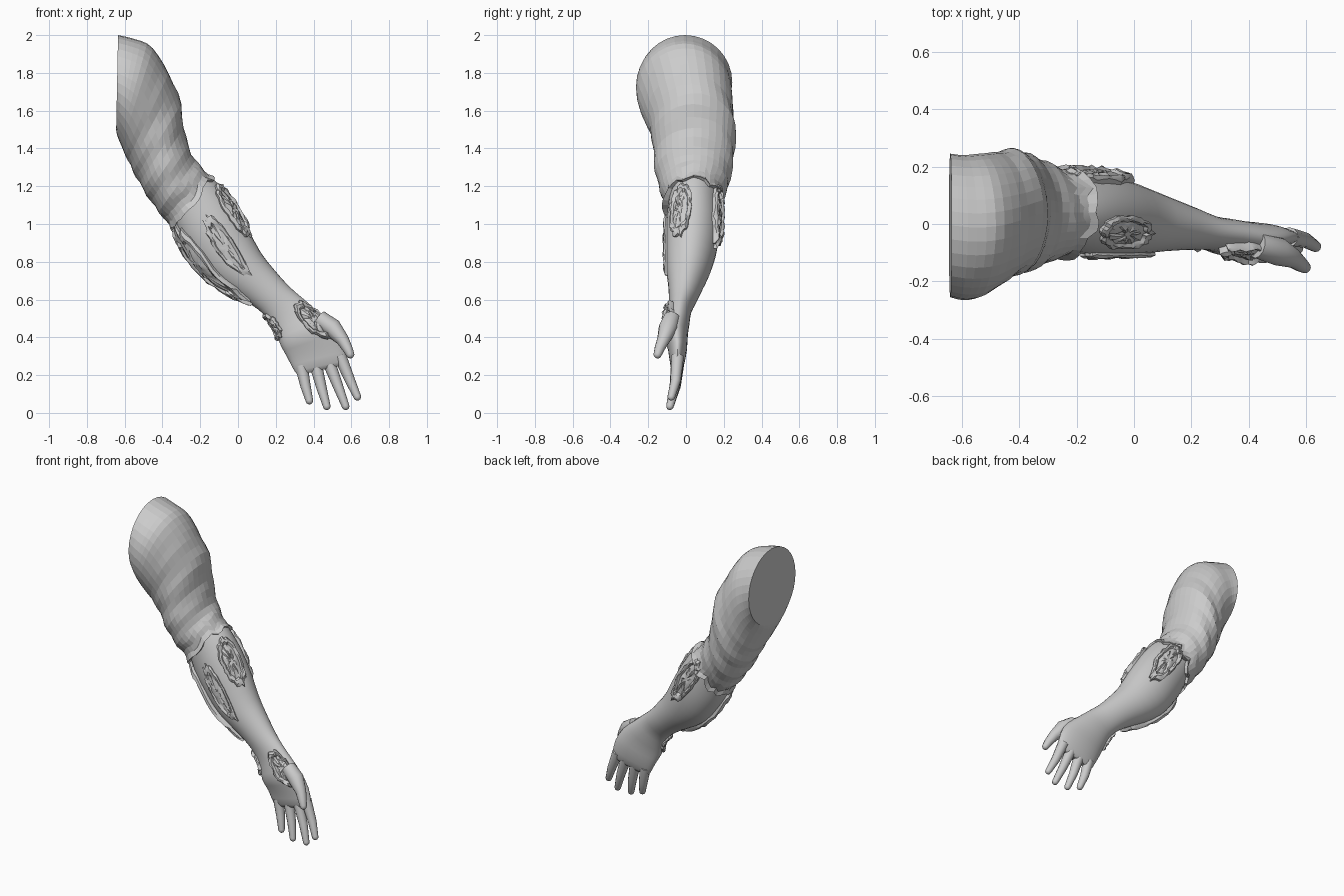
import bpy, math, random
from mathutils import Vector

if "Cube" in bpy.data.objects:
    bpy.data.objects.remove(bpy.data.objects["Cube"])

random.seed(4)
N = 32

# Cross-sections: inner x,z / outer x,z seen from the front, then y min and y max
SLEEVE = [(-.645, 1.5, -.635, 2.0, -.255, .245), (-.64, 1.47, -.55, 1.98, -.265, .24),
          (-.62, 1.42, -.46, 1.94, -.255, .245), (-.59, 1.35, -.38, 1.82, -.215, .25),
          (-.55, 1.27, -.31, 1.67, -.18, .262), (-.50, 1.18, -.285, 1.5, -.17, .25),
          (-.44, 1.09, -.245, 1.37, -.15, .23), (-.385, 1.02, -.18, 1.285, -.12, .2),
          (-.33, .96, -.115, 1.225, -.11, .19)]
FOREARM = [(-.40, 1.09, -.23, 1.32, -.09, .18), (-.35, 1.0, -.16, 1.265, -.09, .175),
           (-.31, .91, -.09, 1.195, -.10, .175), (-.25, .82, -.015, 1.09, -.11, .175),
           (-.18, .735, .055, .97, -.11, .16), (-.085, .665, .12, .85, -.105, .13),
           (.02, .605, .19, .76, -.095, .095), (.11, .545, .27, .67, -.09, .06),
           (.165, .49, .345, .605, -.09, .03), (.20, .43, .42, .54, -.10, .02),
           (.225, .36, .50, .47, -.115, .01), (.26, .295, .555, .38, -.095, .005),
           (.30, .22, .58, .28, -.082, -.012), (.32, .20, .57, .255, -.065, -.03)]


def point(rings, t, th, off=0.0):
    """Point on the lofted limb: t runs along the rings, th runs around them."""
    t = max(0, min(len(rings) - 1.0001, t))
    i, f = int(t), t - int(t)
    g = [rings[max(0, min(len(rings) - 1, i + k))] for k in (-1, 0, 1, 2)]
    r = [.5 * (2 * b + (c - a) * f + (2 * a - 5 * b + 4 * c - d) * f * f
               + (3 * b - a - 3 * c + d) * f ** 3) for a, b, c, d in zip(*g)]
    mid = Vector(((r[0] + r[2]) / 2, (r[4] + r[5]) / 2, (r[1] + r[3]) / 2))
    side = Vector(((r[2] - r[0]) / 2, 0, (r[3] - r[1]) / 2))
    depth = Vector((0, (r[5] - r[4]) / 2, 0))
    out = (side.normalized() * math.cos(th) * depth.length
           + Vector((0, 1, 0)) * math.sin(th) * side.length).normalized()
    return mid + side * math.cos(th) + depth * math.sin(th) + out * off


def skin(name, rows, smooth=False):
    """Joins closed rows of points into a capped surface."""
    n = len(rows[0])
    verts = [p for row in rows for p in row]
    faces = [(i * n + j, i * n + (j + 1) % n, (i + 1) * n + (j + 1) % n, (i + 1) * n + j)
             for i in range(len(rows) - 1) for j in range(n)]
    faces += [tuple(range(n))[::-1], tuple(range(len(verts) - n, len(verts)))]
    me = bpy.data.meshes.new(name)
    me.from_pydata(verts, [], faces)
    me.validate()
    for p in me.polygons:
        p.use_smooth = smooth
    ob = bpy.data.objects.new(name, me)
    bpy.context.collection.objects.link(ob)
    if smooth:
        bpy.ops.object.select_all(action='DESELECT')
        ob.select_set(True)
        bpy.context.view_layer.objects.active = ob
        bpy.ops.object.shade_smooth_by_angle(angle=math.radians(35))
    return ob


def finger(name, pts):
    """Tapering rounded tube through (x, y, z, radius) points."""
    P = [Vector(p[:3]) for p in pts]
    R = [p[3] for p in pts]
    end = (P[-1] - P[-2]).normalized()
    for a, s in ((.5, .87), (.85, .53), (1, .15)):
        P.append(P[len(pts) - 1] + end * R[len(pts) - 1] * a)
        R.append(R[len(pts) - 1] * s)
    rows = []
    for i, p in enumerate(P):
        d = (P[min(i + 1, len(P) - 1)] - P[max(i - 1, 0)]).normalized()
        a = d.cross(Vector((0, 1, 0))).normalized()
        b = d.cross(a)
        rows.append([p + (a * math.cos(k * math.pi / 6) + b * math.sin(k * math.pi / 6)) * R[i]
                     for k in range(12)])
    skin(name, rows, True)


def wound(name, t0, t1, a0, a1, h, rag=.08):
    """Torn oval patch hugging the forearm: raised ragged lip, rough hollow middle."""
    tm, dt = (t0 + t1) / 2, (t1 - t0) / 2
    am, da = math.radians(a0 + a1) / 2, math.radians(a1 - a0) / 2
    n = 36
    jag = [1 + random.uniform(-rag, rag) for _ in range(n)]
    rows = []
    for r, k, rough in ((1, -.5, 0), (1.02, .6, .2), (.9, 1, .25), (.76, .9, .2), (.68, .35, .1),
                        (.5, .45, .25), (.3, .6, .25), (.12, .5, .1)):
        rows.append([point(FOREARM, tm + dt * r * jag[j] * math.cos(2 * math.pi * j / n),
                           am + da * r * jag[j] * math.sin(2 * math.pi * j / n),
                           h * (k + random.uniform(-rough, rough))) for j in range(n)])
    skin(name, rows, True)


# Upper arm in a creased sleeve with a flat cut shoulder and torn hem
hem = [7.75 + .28 * math.sin(3 * 2 * math.pi * j / N) * random.random()
       + random.uniform(-.25, .25) for j in range(N)]
rows = []
M = 22
for i in range(M + 1):
    row = []
    for j in range(N):
        th = 2 * math.pi * j / N
        t = hem[j] * i / M if i > M - 4 else 7.75 * i / M
        fold = .005 * math.sin(t * 5 + 1.5 * math.sin(th * 2)) * min(1, max(0, t - 2.5))
        row.append(point(SLEEVE, t, th, fold + (.012 if i == M else 0)))
    rows.append(row)
rows.append([point(SLEEVE, hem[j] - .05, 2 * math.pi * j / N, -.02) for j in range(N)])
skin("upper_arm_sleeve", rows)

# Forearm running into the palm
skin("forearm_and_palm", [[point(FOREARM, i / 2, 2 * math.pi * j / N) for j in range(N)]
                          for i in range(2 * len(FOREARM) - 1)], True)

# Fingers and thumb
for name, base, knuckle, tip in (
        ("little_finger", (.335, -.045, .25), (.358, -.055, .14), (.378, -.075, .065)),
        ("ring_finger", (.41, -.045, .26), (.443, -.06, .13), (.47, -.085, .035)),
        ("middle_finger", (.48, -.045, .27), (.53, -.06, .14), (.57, -.085, .035)),
        ("index_finger", (.54, -.045, .30), (.594, -.055, .17), (.632, -.078, .085))):
    finger(name, [(*base, .034), (*knuckle, .027), (*tip, .02)])
finger("thumb", [(.43, -.075, .50, .045), (.50, -.095, .45, .05), (.555, -.12, .385, .034),
                 (.58, -.14, .34, .027), (.594, -.15, .31, .022)])

# Torn flesh patches
wound("elbow_wound", .9, 4.1, 48, 92, .026)
wound("upper_forearm_wound", 1.8, 4.2, -50, -2, .022)
wound("front_forearm_gash", 2.3, 5.4, 256, 292, .014)
wound("wrist_wound", 8.0, 10.7, 278, 335, .03)
wound("under_forearm_tear", 1.2, 6.2, 172, 232, .026, .13)
wound("outer_wrist_tear", 7.4, 9.6, 165, 225, .018, .13)
